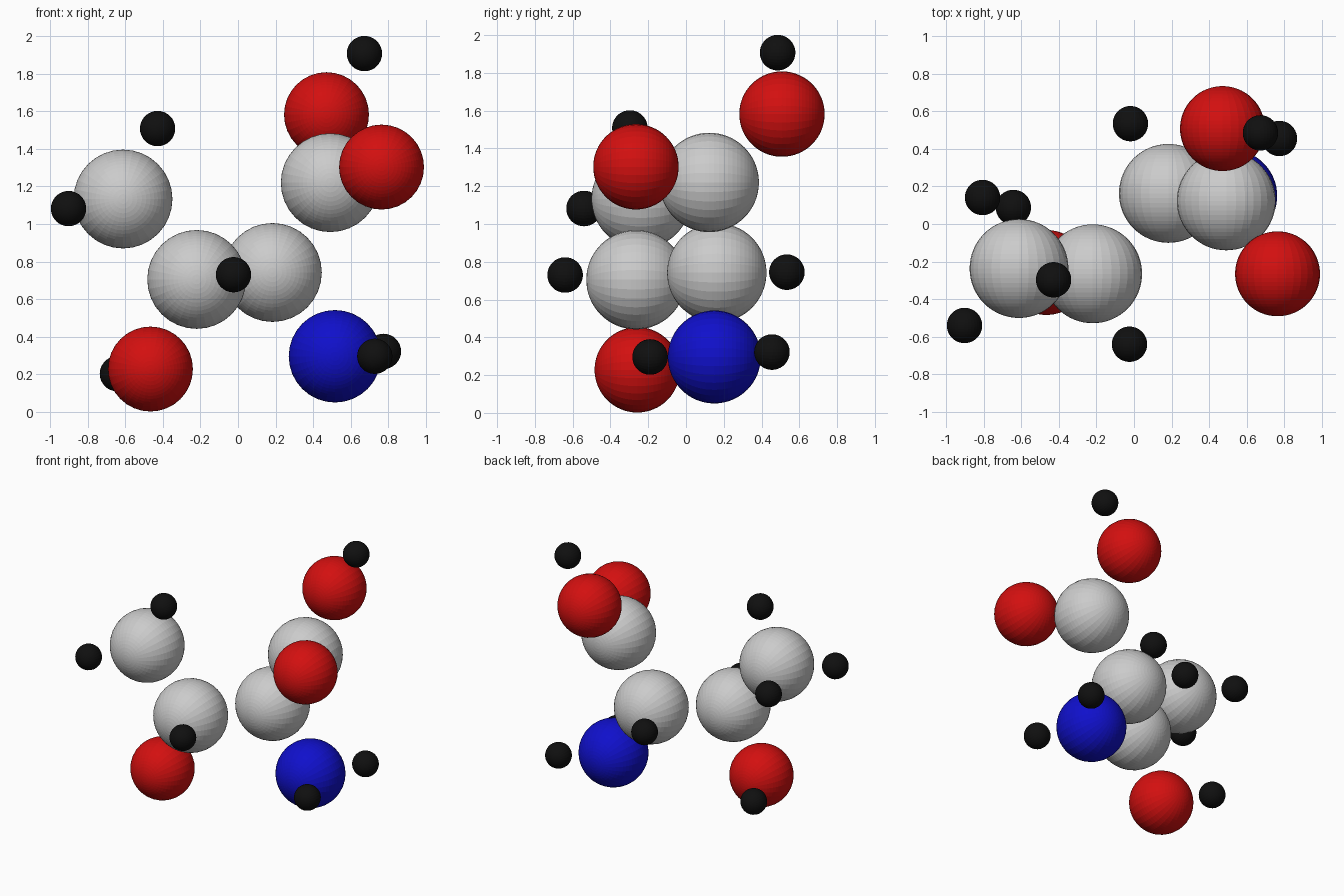
import bpy
from math import pi

if "Cube" in bpy.data.objects:
    bpy.data.objects.remove(bpy.data.objects["Cube"])


def material(name, color):
    mat = bpy.data.materials.new(name)
    mat.diffuse_color = (*color, 1)
    mat.use_nodes = True
    mat.node_tree.nodes["Principled BSDF"].inputs["Base Color"].default_value = mat.diffuse_color
    return mat


red = material("red", (0.65, 0.005, 0.005))
blue = material("blue", (0.005, 0.005, 0.6))
black = material("black", (0.005, 0.005, 0.005))


def atom(name, radius, mat, location):
    # sphere with its poles facing front and back
    bpy.ops.mesh.primitive_uv_sphere_add(segments=32, ring_count=32, radius=radius,
                                         location=location, rotation=(pi / 2, 0, 0))
    ob = bpy.context.object
    ob.name = name
    if mat:
        ob.data.materials.append(mat)


# carbon chain
for name, loc in {
    "carbon_methyl": (-0.612, -0.237, 1.133),
    "carbon_beta": (-0.22, -0.265, 0.705),
    "carbon_alpha": (0.183, 0.163, 0.742),
    "carbon_carboxyl": (0.491, 0.123, 1.22),
}.items():
    atom(name, 0.263, None, loc)

# oxygen atoms
for name, loc in {
    "oxygen_hydroxyl": (-0.466, -0.258, 0.228),
    "oxygen_acid": (0.471, 0.508, 1.582),
    "oxygen_carbonyl": (0.764, -0.265, 1.303),
}.items():
    atom(name, 0.226, red, loc)

# nitrogen atom
atom("nitrogen_amine", 0.246, blue, (0.516, 0.15, 0.296))

# hydrogen atoms
for name, loc in {
    "hydrogen_acid": (0.673, 0.485, 1.907),
    "hydrogen_methyl_top": (-0.428, -0.297, 1.508),
    "hydrogen_methyl_front": (-0.902, -0.54, 1.082),
    "hydrogen_methyl_back": (-0.806, 0.141, 1.10),
    "hydrogen_hydroxyl": (-0.642, 0.088, 0.203),
    "hydrogen_beta": (-0.024, -0.64, 0.73),
    "hydrogen_alpha": (-0.019, 0.534, 0.745),
    "hydrogen_amine_front": (0.728, -0.19, 0.296),
    "hydrogen_amine_back": (0.774, 0.455, 0.322),
}.items():
    atom(name, 0.094, black, loc)
